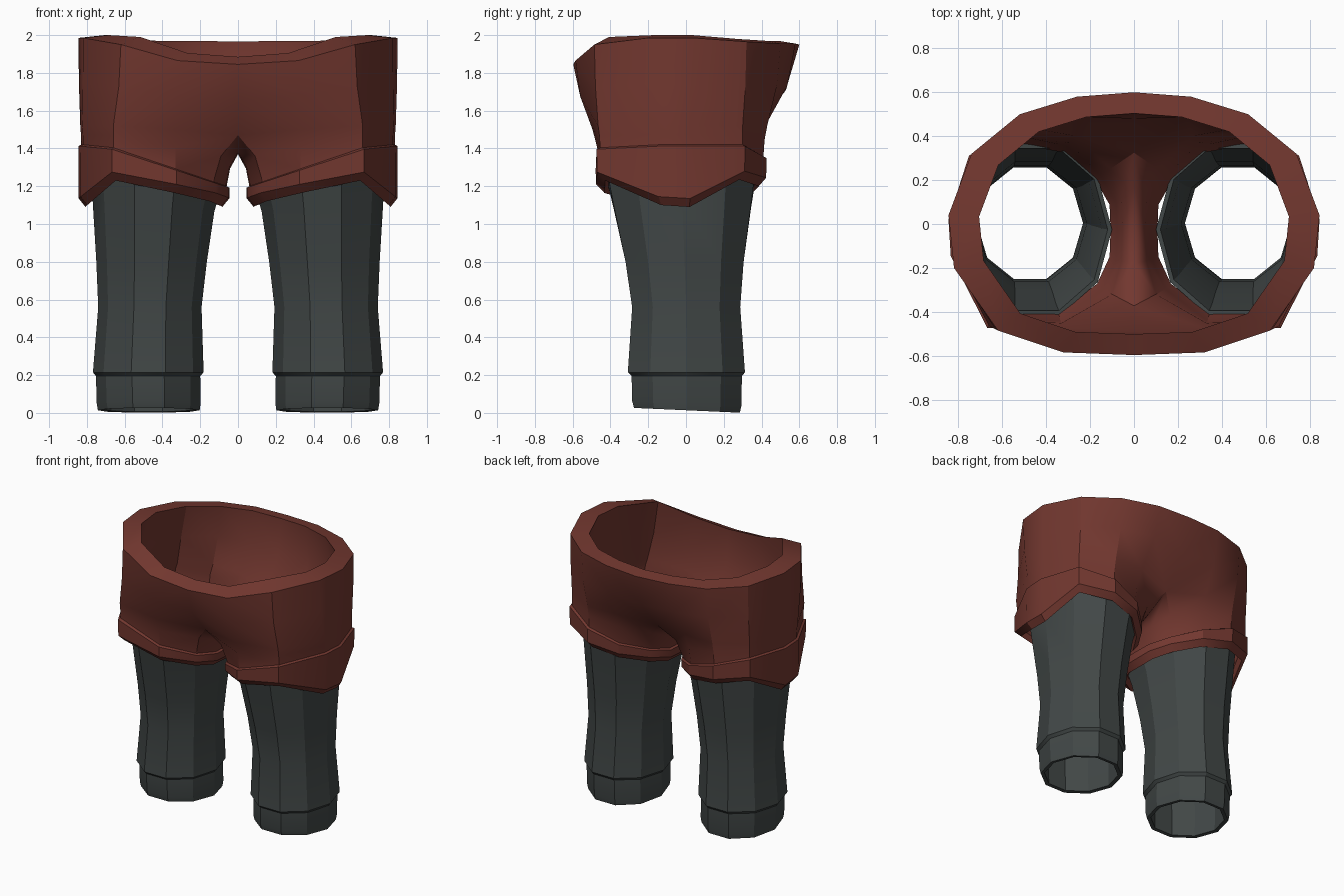
import bpy, bmesh, math
from mathutils import Vector as V

if "Cube" in bpy.data.objects:
    bpy.data.objects.remove(bpy.data.objects["Cube"])


def material(name, rgb):
    m = bpy.data.materials.new(name)
    m.diffuse_color = (*rgb, 1)
    m.use_nodes = True
    m.node_tree.nodes["Principled BSDF"].inputs["Base Color"].default_value = m.diffuse_color
    return m


RED = material("brick red", (0.17, 0.039, 0.029))
GREY = material("slate grey", (0.054, 0.064, 0.063))


def bridge(bm, a, b, closed=True):
    n = len(a)
    for i in range(n if closed else n - 1):
        j = (i + 1) % n
        bm.faces.new((a[i], a[j], b[j], b[i]))


def finish(bm, name, mat):
    bmesh.ops.recalc_face_normals(bm, faces=bm.faces)
    me = bpy.data.meshes.new(name)
    bm.to_mesh(me)
    bm.free()
    me.materials.append(mat)
    ob = bpy.data.objects.new(name, me)
    bpy.context.collection.objects.link(ob)
    bpy.ops.object.select_all(action='DESELECT')
    ob.select_set(True)
    bpy.context.view_layer.objects.active = ob
    bpy.ops.object.shade_smooth_by_angle(angle=math.radians(30))
    mod = ob.modifiers.new("mirror", 'MIRROR')
    mod.use_axis[0] = True
    mod.merge_threshold = 0.0005
    return ob


# Half outlines running from front centre, round the side, to back centre
waist = [V(p) for p in ((0, -.597, 1.845), (.32, -.585, 1.865), (.62, -.485, 1.95),
                        (.82, -.2, 1.985), (.845, .04, 1.985), (.74, .32, 1.965),
                        (.52, .5, 1.955), (.26, .58, 1.955), (0, .6, 1.95))]
hip = [V(p) for p in ((0, -.39, 1.47), (.33, -.495, 1.5), (.66, -.465, 1.52),
                      (.825, -.15, 1.52), (.835, .02, 1.52), (.74, .3, 1.52),
                      (.52, .43, 1.52), (.28, .42, 1.52), (0, .34, 1.48))]
crotch = [V((0, .17, 1.39)), V((0, 0, 1.37)), V((0, -.18, 1.38))]
# Leg opening loop: the same nine columns plus three along the inner thigh
thigh_xy = [(.13, -.31), (.33, -.46), (.66, -.455), (.82, -.14), (.83, .02), (.74, .3),
            (.52, .41), (.3, .37), (.14, .23), (.065, .1), (.06, -.03), (.065, -.17)]
thigh = [V((x, y, min(1.42, 1.2 + .34 * (x - .06)))) for x, y in thigh_xy]
hem_z = [1.12, 1.165, 1.23, 1.1, 1.09, 1.235, 1.2, 1.16, 1.12, 1.095, 1.09, 1.095]


def mix(a, b, t, tz):
    return [V((p.x + (q.x - p.x) * t, p.y + (q.y - p.y) * t, p.z + (q.z - p.z) * tz))
            for p, q in zip(a, b)]


def scaled(row, s, cx=0, dz=0):
    return [V((cx + (p.x - cx) * s, p.y * s, p.z + dz)) for p in row]


def hem(s, dz):
    return [V((.45 + (x - .45) * s, y * s, z + dz)) for (x, y), z in zip(thigh_xy, hem_z)]


# Shorts: outer skin, rolled waist rim, inner skin and turned-up cuffs
bm = bmesh.new()


def add(row):
    return [bm.verts.new(p) for p in row]


def skin(top, belly, low, seam, leg):
    """Loft waist to hips, then the closed loop around one leg."""
    t, m, h, c = add(top), add(belly), add(low), add(seam)
    bridge(bm, t, m, False)
    bridge(bm, m, h, False)
    upper, lower = h + c, add(leg)
    middle = add(mix(low + seam, leg, .7, .45))
    bridge(bm, upper, middle)
    bridge(bm, middle, lower)
    return t, lower


belly = mix(waist, hip, .28, .52)
rim_out, leg_out = skin(waist, belly, hip, crotch, thigh)
rim_inner = [V((p.x * .835, p.y * .84, p.z + .015 + (.025 if p.y < -.4 else 0))) for p in waist]
rim_in, leg_in = skin(rim_inner, scaled(belly, .91), scaled(hip, .955),
                      [p + V((0, 0, .025)) for p in crotch], scaled(thigh, .96, .45))
bridge(bm, rim_out, rim_in, False)
prev = leg_out
for row in (scaled(thigh, 1.04, .45, -.008), hem(1.035, .045), hem(.94, 0), hem(.88, .03)):
    cur = add(row)
    bridge(bm, prev, cur)
    prev = cur
bridge(bm, prev, leg_in)
finish(bm, "shorts", RED)

# Trouser legs: ten-sided tubes with a stepped ankle band and a thin wall
# each row: z, inner x, outer x, front y, back y, slope along x
profile = [(1.24, .10, .785, -.415, .365, .26),
           (1.1, .125, .77, -.385, .345, .1),
           (.8, .165, .75, -.32, .305, 0),
           (.56, .193, .74, -.285, .287, 0),
           (.215, .182, .768, -.308, .312, 0),
           (.195, .2, .752, -.288, .296, 0),
           (.05, .198, .748, -.285, .293, 0),
           (.014, .203, .742, -.275, .285, 0),
           (.018, .232, .715, -.25, .258, 0),
           (.2, .232, .72, -.255, .262, 0),
           (.56, .215, .72, -.262, .265, 0),
           (.8, .187, .73, -.3, .283, 0),
           (1.1, .147, .75, -.363, .323, .1),
           (1.24, .12, .765, -.395, .345, .26)]
bm = bmesh.new()
rings = []
for z, x0, x1, y0, y1, slope in profile:
    cx, rx = (x0 + x1) / 2, (x1 - x0) / 2
    cy, ry = (y0 + y1) / 2, (y1 - y0) / 2 / math.sin(math.radians(72))
    ring = []
    for i in range(10):
        a = math.tau * i / 10
        dx, y = rx * math.cos(a), cy + ry * math.sin(a)
        tilt = -.045 * y if z < .1 else 0
        ring.append(bm.verts.new((cx + dx, y, max(0, z + slope * dx + tilt))))
    rings.append(ring)
for a, b in zip(rings, rings[1:] + rings[:1]):
    bridge(bm, a, b)
finish(bm, "trouser_legs", GREY)
